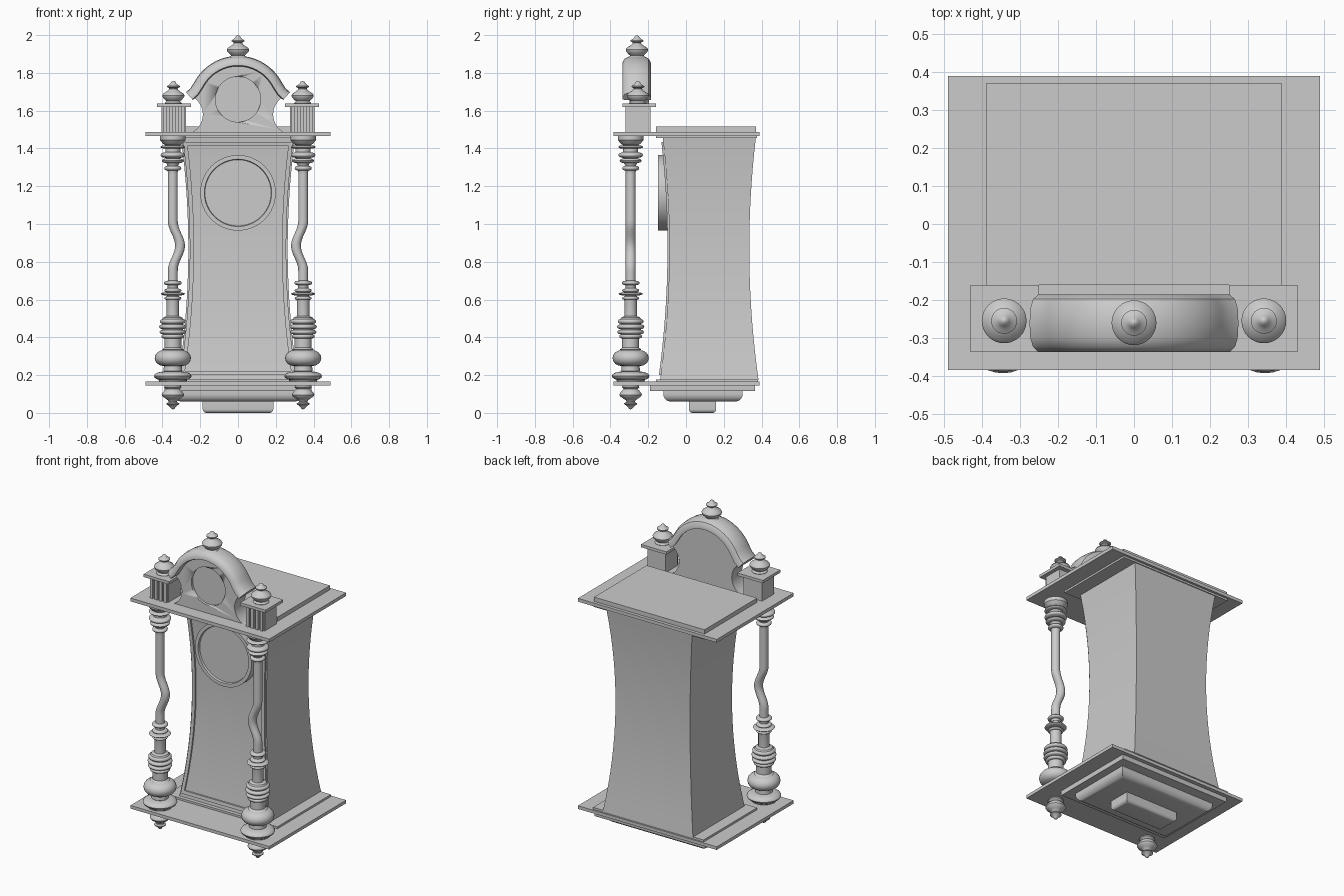
import bpy, bmesh, math
from mathutils import Matrix, Vector

if "Cube" in bpy.data.objects:
    bpy.data.objects.remove(bpy.data.objects["Cube"])


def finish(name, bm, smooth=False):
    bmesh.ops.remove_doubles(bm, verts=bm.verts, dist=1e-5)
    bmesh.ops.recalc_face_normals(bm, faces=bm.faces)
    me = bpy.data.meshes.new(name)
    bm.to_mesh(me)
    bm.free()
    ob = bpy.data.objects.new(name, me)
    bpy.context.collection.objects.link(ob)
    if smooth:
        bpy.ops.object.select_all(action='DESELECT')
        ob.select_set(True)
        bpy.context.view_layer.objects.active = ob
        bpy.ops.object.shade_smooth_by_angle(angle=math.radians(35))
    return ob


def loft(name, rings, smooth=False):
    """Skin a list of equal-length closed rings, capping both ends."""
    bm = bmesh.new()
    vs = [[bm.verts.new(p) for p in r] for r in rings]
    n = len(vs[0])
    for a, b in zip(vs, vs[1:]):
        for i in range(n):
            bm.faces.new((a[i], a[(i + 1) % n], b[(i + 1) % n], b[i]))
    bm.faces.new(vs[0])
    bm.faces.new(vs[-1])
    return finish(name, bm, smooth)


def rect(x0, x1, y0, y1, z):
    return [(x0, y0, z), (x1, y0, z), (x1, y1, z), (x0, y1, z)]


def box(name, x0, x1, y0, y1, z0, z1):
    return loft(name, [rect(x0, x1, y0, y1, z0), rect(x0, x1, y0, y1, z1)])


def tier(name, hx, y0, y1, z0, z1, r):
    """Downward slab with rounded lower edge."""
    rings = [rect(-hx, hx, y0, y1, z1)]
    for i in range(6):
        a = i / 5 * math.pi / 2
        k = r * (1 - math.cos(a))
        rings.append(rect(-hx + k, hx - k, y0 + k, y1 - k, z0 + r * (1 - math.sin(a))))
    return loft(name, rings, True)


def lathe(name, spec, mat, bend=lambda z: 0.0, n=32):
    """Entries are (r, z) points or (core, z, R, h) rounded beads."""
    prof = []
    for e in spec:
        if len(e) == 2:
            prof.append(e)
        else:
            c, z, R, h = e
            for i in range(9):
                a = -math.pi / 2 + math.pi * i / 8
                prof.append((c + (R - c) * math.cos(a), z + h * math.sin(a)))
    rings = [[mat @ Vector((max(r, 5e-4) * math.cos(2 * math.pi * i / n) + bend(z),
                            max(r, 5e-4) * math.sin(2 * math.pi * i / n), z))
              for i in range(n)] for r, z in prof]
    return loft(name, rings, True)


# main plates and mouldings
box("top_plate", -.49, .49, -.385, .39, 1.467, 1.488)
box("roof_slab", -.39, .39, -.16, .37, 1.488, 1.515)
box("upper_moulding", -.39, .39, -.16, .375, 1.455, 1.467)
box("bottom_plate", -.49, .49, -.385, .39, .145, .165)
box("lower_moulding", -.39, .39, -.16, .38, .165, .178)

# stepped underside
tier("underside_tier_large", .39, -.19, .365, .115, .145, .004)
tier("underside_tier_middle", .34, -.12, .30, .06, .115, .04)
tier("underside_tier_small", .187, .015, .16, 0, .06, .02)


# waisted case
def flare(z):
    return ((z - .87) / .58) ** 2


def half(z):
    return .263 + .038 * flare(z)


def front(z):
    return -.088 - .034 * flare(z)


def levels(a, b, n=16):
    return [a + (b - a) * i / n for i in range(n + 1)]


loft("case", [rect(-half(z), half(z), front(z), .335 + .034 * flare(z), z)
              for z in levels(.175, 1.458)], True)

# raised door frame on the front
for s, side in ((-1, "left"), (1, "right")):
    loft("door_stile_" + side,
         [rect(s * (half(z) - .03), s * (half(z) - .008), front(z) - .01, front(z) + .01, z)
          for z in levels(.2, 1.435)], True)
for label, a, b in (("bottom", .2, .222), ("top", 1.413, 1.435)):
    loft("door_rail_" + label,
         [rect(-half(z) + .02, half(z) - .02, front(z) - .01, front(z) + .01, z) for z in (a, b)])

# clock dial with rim
to_front = Matrix.Rotation(math.pi / 2, 4, 'X')
lathe("clock_dial", [(0, 0), (.2, 0), (.2, .068), (.178, .068), (.175, .055), (0, .055)],
      Matrix.Translation((0, -.08, 1.165)) @ to_front, n=64)

# pediment board with scooped sides
edge = [(.22 * math.sin(a), 1.628 + .22 * math.cos(a))
        for a in (math.radians(55 * i / 10) for i in range(11))]
edge += [(.292 + .106 * math.cos(a), 1.58 + .106 * math.sin(a))
         for a in (math.radians(120 + 120 * i / 14) for i in range(15))]
outline = edge + [(-x, z) for x, z in reversed(edge[1:])]
board = loft("pediment_board", [[(x, y, z) for x, z in outline] for y in (-.30, -.195)], True)

# round recess in the pediment
cutter = lathe("recess_cutter", [(.12, 0), (.12, .1)],
               Matrix.Translation((0, -.285, 1.66)) @ to_front, n=48)
cutter.hide_render = True
cutter.hide_viewport = False
cutter.display_type = 'WIRE'
mod = board.modifiers.new("recess", 'BOOLEAN')
mod.object = cutter
mod.solver = 'EXACT'
bpy.context.view_layer.objects.active = board
bpy.ops.object.modifier_apply(modifier=mod.name)
bpy.data.objects.remove(cutter)

# arched hood moulding with flared ends
path = [(.262 * math.sin(a), 1.628 + .262 * math.cos(a))
        for a in (math.radians(-62 + 124 * i / 28) for i in range(29))]
path = [(-.275, 1.698), (-.252, 1.718)] + path + [(.252, 1.718), (.275, 1.698)]
section = [(-.055, -.325), (-.05, -.337), (-.035, -.337), (-.014, -.324), (-.003, -.30), (0, -.262),
           (-.003, -.222), (-.014, -.198), (-.035, -.186), (-.055, -.186)]
rings = []
for i, (x, z) in enumerate(path):
    p, q = path[max(i - 1, 0)], path[min(i + 1, len(path) - 1)]
    t = Vector((q[0] - p[0], q[1] - p[1])).normalized()
    rings.append([(x - t.y * n, y, z + t.x * n) for n, y in section])
loft("arched_hood", rings, True)

# finial shape, base at z = 0
finial = [(0, 0), (.042, 0), (.046, .012), (.036, .022), (.045, .03), (.057, .044), (.059, .053),
          (.054, .062), (.036, .074), (.026, .081), (.022, .088), (.024, .092), (.034, .097),
          (.034, .102), (.022, .110), (.014, .118), (.01, .125), (0, .13)]
lathe("centre_finial", finial, Matrix.Translation((0, -.26, 1.87)))

# column profile, bottom to top
column = [(0, .16), (.07, .16), (.075, .173), (.045, .195, .1, .024), (.05, .222), (.048, .24),
          (.048, .29, .096, .042), (.058, .335), (.045, .345), (.045, .395),
          (.05, .405, .06, .01), (.055, .428, .07, .011), (.055, .456, .072, .012),
          (.055, .484, .068, .012), (.05, .505), (.033, .512), (.033, .59),
          (.035, .607, .045, .008), (.03, .63, .064, .009), (.035, .648, .045, .008),
          (.027, .66), (.027, .67), (.03, .688, .047, .011)]
column += [(.026, z) for z in levels(.70, 1.275, 46)]
column += [(.028, 1.295, .045, .012), (.03, 1.312), (.035, 1.335, .058, .012),
           (.045, 1.365, .065, .013), (.04, 1.382), (.04, 1.395),
           (.04, 1.408, .065, .009), (.045, 1.42), (.055, 1.428), (.068, 1.445), (.068, 1.468), (0, 1.468)]

for s, side in ((-1, "left"), (1, "right")):
    def bend(z, s=s):
        d = abs(z - .885) / .13
        return -s * .019 * (1 + math.cos(math.pi * d)) if d < 1 else 0
    # columns with a kink towards the case, and hanging finials
    lathe("column_" + side, column, Matrix.Translation((s * .345, -.293, 0)), bend)
    lathe("hanging_finial_" + side, finial,
          Matrix.Translation((s * .345, -.293, .148)) @ Matrix.Rotation(math.pi, 4, 'X'))
    # pedestals with caps, ribs and finials
    c = s * .34
    box("pedestal_" + side, c - .065, c + .065, -.308, -.188, 1.486, 1.622)
    box("pedestal_cap_" + side, c - .09, c + .09, -.337, -.16, 1.62, 1.638)
    for i in range(4):
        x = c - .048 + .032 * i
        box(f"pedestal_rib_{side}_{i}", x - .010, x + .010, -.32, -.305, 1.488, 1.62)
    lathe("corner_finial_" + side, finial, Matrix.Translation((s * .342, -.255, 1.628)))
